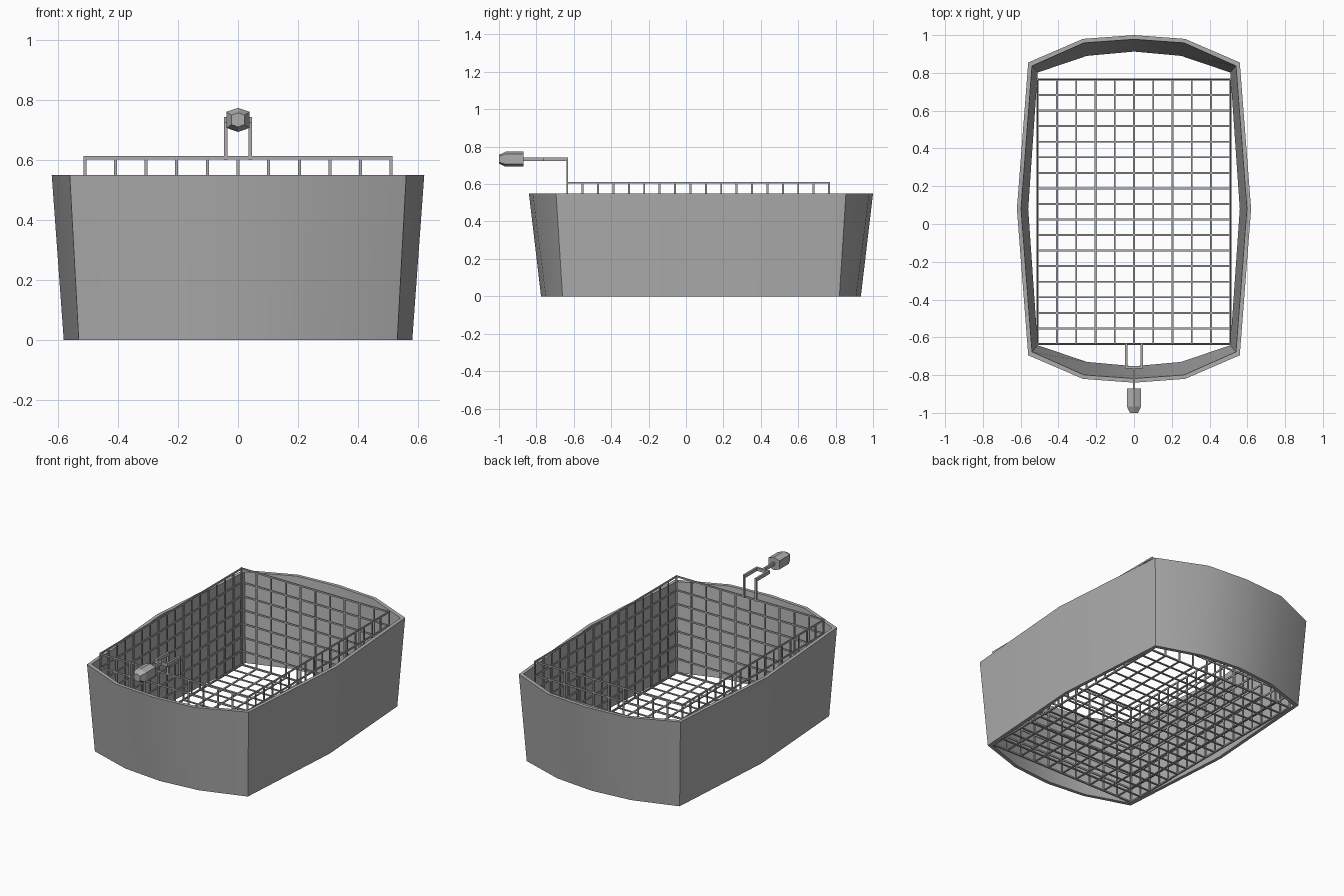
import bpy
import bmesh
from mathutils import Matrix, Vector

cube = bpy.data.objects.get("Cube")
if cube:
    bpy.data.objects.remove(cube, do_unlink=True)

steel = bpy.data.materials.new("grey steel")
steel.use_nodes = True
colour = (0.42, 0.42, 0.42, 1)
steel.diffuse_color = colour
steel.node_tree.nodes["Principled BSDF"].inputs["Base Color"].default_value = colour


def finish(name, bm, smooth=False):
    bmesh.ops.recalc_face_normals(bm, faces=bm.faces)
    mesh = bpy.data.meshes.new(name)
    bm.to_mesh(mesh)
    bm.free()
    obj = bpy.data.objects.new(name, mesh)
    bpy.context.collection.objects.link(obj)
    mesh.materials.append(steel)
    if smooth:
        bpy.ops.object.select_all(action='DESELECT')
        obj.select_set(True)
        bpy.context.view_layer.objects.active = obj
        bpy.ops.object.shade_smooth_by_angle(angle=0.5)
    return obj


def bar(bm, low, high):
    """Box between two opposite corners."""
    low, high = Vector(low), Vector(high)
    size = high - low
    matrix = Matrix.Translation((low + high) / 2) @ Matrix.Diagonal((*size, 1))
    bmesh.ops.create_cube(bm, size=1, matrix=matrix)


def loft(bm, rings, closed=False):
    """Skin a series of equal rings; join last to first when closed."""
    loops = [[bm.verts.new(p) for p in ring] for ring in rings]
    pairs = list(zip(loops, loops[1:]))
    if closed:
        pairs.append((loops[-1], loops[0]))
    for a, b in pairs:
        for i in range(len(a)):
            j = (i + 1) % len(a)
            bm.faces.new((a[i], a[j], b[j], b[i]))
    return loops


# Tub wall: bowed on all sides, flared, open at top and bottom
TUB_Y = 0.08


def outline(side, corner, shoulder, end, z):
    quarter = [(side, 0), corner, shoulder, (0, end)]
    half = quarter + [(-x, y) for x, y in quarter[-2::-1]]
    full = half + [(x, -y) for x, y in half[-2:0:-1]]
    return [(x, y + TUB_Y, z) for x, y in full]


bm = bmesh.new()
loft(bm, [
    outline(0.58, (0.53, 0.74), (0.255, 0.83), 0.855, 0),
    outline(0.62, (0.56, 0.775), (0.27, 0.9), 0.92, 0.55),
    outline(0.598, (0.54, 0.757), (0.265, 0.879), 0.898, 0.55),
    outline(0.56, (0.51, 0.722), (0.25, 0.81), 0.833, 0),
], closed=True)
finish("tub_wall", bm, smooth=True)

# Wire basket: floor and four walls of crossing bars
HALF_X, FRONT, BACK, TOP = 0.51, -0.635, 0.765, 0.612
COLS, ROWS, TIERS = 10, 17, 7
W, T = 0.005, 0.003    # half width in the panel, half thickness across it

xs = [-HALF_X + 2 * HALF_X * i / COLS for i in range(COLS + 1)]
ys = [FRONT + (BACK - FRONT) * i / ROWS for i in range(ROWS + 1)]
zs = [W + (TOP - 2 * W) * i / TIERS for i in range(TIERS + 1)]

bm = bmesh.new()
for x in xs:
    bar(bm, (x - W, FRONT, 0), (x + W, BACK, 2 * T))
for y in ys:
    bar(bm, (-HALF_X, y - W, 0), (HALF_X, y + W, 2 * T))
finish("basket_floor", bm)

for name, y in (("front", FRONT), ("back", BACK)):
    bm = bmesh.new()
    for x in xs:
        bar(bm, (x - W, y - T, 0), (x + W, y + T, TOP))
    for z in zs:
        bar(bm, (-HALF_X - T, y - T, z - W), (HALF_X + T, y + T, z + W))
    finish("basket_" + name, bm)

for name, x in (("right", -HALF_X), ("left", HALF_X)):
    bm = bmesh.new()
    for y in ys:
        bar(bm, (x - T, y - W, 0), (x + T, y + W, TOP))
    for z in zs:
        bar(bm, (x - T, FRONT - T, z - W), (x + T, BACK + T, z + W))
    finish("basket_" + name, bm)

# Handle fork: two bent arms, a cross bar and a single stem
LOW, HIGH, JOIN = 0.723, 0.743, -0.765
bm = bmesh.new()
for x in (-0.041, 0.041):
    bar(bm, (x - 0.006, FRONT - W, 0.6), (x + 0.006, FRONT + W, HIGH))
    bar(bm, (x - 0.006, JOIN, LOW), (x + 0.006, FRONT - W, HIGH))
bar(bm, (-0.047, JOIN, LOW), (0.047, JOIN + 0.012, HIGH))
bar(bm, (-0.006, -0.88, LOW), (0.006, JOIN, HIGH))
finish("handle_fork", bm)

# Handle grip: six-sided block with a tapered end
def grip_ring(y, scale):
    shape = [(0.038, 0.027), (0, 0.04), (-0.038, 0.027),
             (-0.038, -0.027), (0, -0.04), (0.038, -0.027)]
    return [(x * scale, y, 0.733 + z * scale) for x, z in shape]


bm = bmesh.new()
loops = loft(bm, [grip_ring(-0.87, 1), grip_ring(-0.965, 1), grip_ring(-1, 0.58)])
bm.faces.new(loops[0])
bm.faces.new(loops[-1])
finish("handle_grip", bm)
